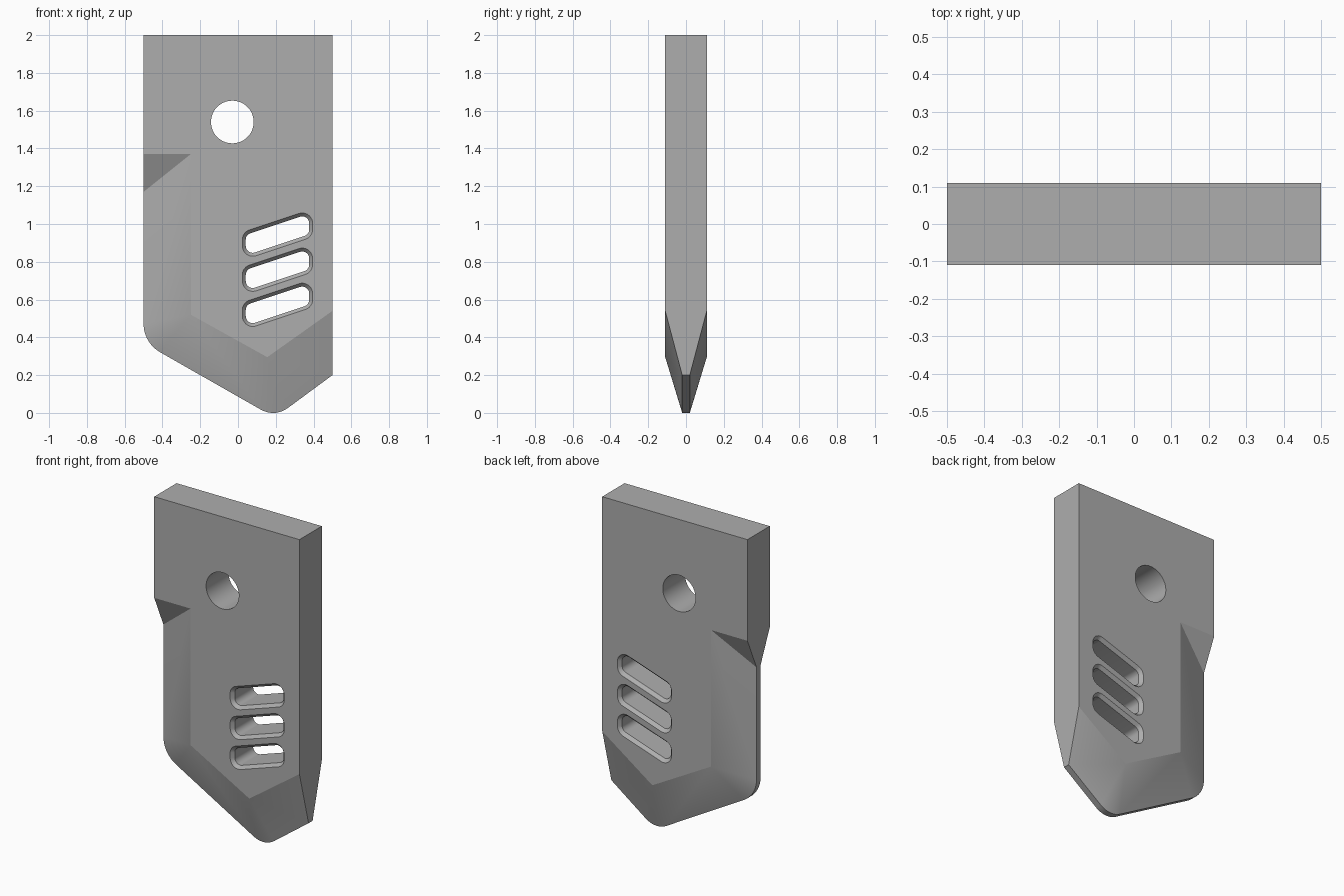
import bpy, bmesh, math
from mathutils import Vector

cube = bpy.data.objects.get("Cube")
if cube:
    bpy.data.objects.remove(cube, do_unlink=True)

FULL, THIN = 0.11, 0.02   # half thickness of the body and of its worn edge

steel = bpy.data.materials.new("plain grey steel")
steel.use_nodes = True
grey = (0.42, 0.42, 0.42, 1)
steel.diffuse_color = grey
steel.node_tree.nodes["Principled BSDF"].inputs["Base Color"].default_value = grey


def arc(prev, corner, nxt, radius, inset=0, steps=9):
    """Points rounding a corner, optionally offset inwards."""
    corner = Vector(corner)
    a = (Vector(prev) - corner).normalized()
    b = (Vector(nxt) - corner).normalized()
    half = a.angle(b) / 2
    centre = corner + (a + b).normalized() * radius / math.sin(half)
    start = corner + a * radius / math.tan(half) - centre
    end = corner + b * radius / math.tan(half) - centre
    points = []
    for i in range(steps + 1):
        d = start.slerp(end, i / steps)
        points.append(centre + d.normalized() * (radius - inset))
    return points


def finish(bm, name):
    bmesh.ops.recalc_face_normals(bm, faces=bm.faces)
    mesh = bpy.data.meshes.new(name)
    bm.to_mesh(mesh)
    bm.free()
    mesh.materials.append(steel)
    obj = bpy.data.objects.new(name, mesh)
    bpy.context.collection.objects.link(obj)
    return obj


def loft(name, rings):
    """Closed solid through rings given as (y, outline points)."""
    bm = bmesh.new()
    loops = [[bm.verts.new((p[0], y, p[1])) for p in pts] for y, pts in rings]
    bm.faces.new(loops[0])
    bm.faces.new(loops[-1])
    for lo, hi in zip(loops, loops[1:]):
        for i in range(len(lo)):
            bm.faces.new((lo[i - 1], lo[i], hi[i], hi[i - 1]))
    return finish(bm, name)


# Slab with thinned, rounded lower edges
left_arc = arc((-0.5, 1.17), (-0.5, 0.371), (0.195, -0.025), 0.173)
tip_arc = arc((-0.5, 0.371), (0.195, -0.025), (0.5, 0.2), 0.13)
bm = bmesh.new()
rims = []
for side in (-1, 1):
    def vert(p, depth):
        return bm.verts.new((p[0], side * depth, p[1]))

    top_left, top_right, right, tip, heel, notch, shoulder = [
        vert(p, FULL) for p in ((-0.5, 2), (0.5, 2), (0.5, 0.54), (0.155, 0.295),
                                (-0.25, 0.52), (-0.25, 1.37), (-0.5, 1.37))]
    notch_low, right_low = vert((-0.5, 1.17), THIN), vert((0.5, 0.2), THIN)
    heel_arc = [vert(p, THIN) for p in left_arc]
    nose_arc = [vert(p, THIN) for p in tip_arc]
    faces = [(top_left, top_right, right, tip, heel, notch, shoulder),
             (shoulder, notch, notch_low),
             (notch, heel, heel_arc[0], notch_low),
             (heel, tip, nose_arc[0], heel_arc[-1]),
             (tip, right, right_low, nose_arc[-1])]
    for centre, edge in ((heel, heel_arc), (tip, nose_arc)):
        faces += [(centre, a, b) for a, b in zip(edge, edge[1:])]
    for f in faces:
        bm.faces.new(f)
    rims.append([top_left, shoulder, notch_low, *heel_arc, *nose_arc,
                 right_low, right, top_right])
front, back = rims
for i in range(len(front)):
    bm.faces.new((front[i - 1], front[i], back[i], back[i - 1]))
body = finish(bm, "beater_plate")

# Round mounting hole
circle = [(-0.03 + 0.113 * math.cos(t), 1.54 + 0.113 * math.sin(t))
          for t in (math.tau * i / 48 for i in range(48))]
cutters = [loft("mounting_hole_cutter", [(-0.2, circle), (0.2, circle)])]

# Slanted slots, chamfered on both faces
for z in (0.572, 0.758, 0.944):
    corners = [(0.209 + sx * 0.186, z + sx * 0.062 + sz * 0.074)
               for sx, sz in ((-1, -1), (1, -1), (1, 1), (-1, 1))]

    def outline(inset):
        pts = []
        for i in range(4):
            pts += arc(corners[i - 1], corners[i], corners[(i + 1) % 4], 0.055, inset)
        return pts

    wide, narrow = outline(0), outline(0.018)
    cutters.append(loft("slot_cutter", [
        (-0.15, wide), (-FULL, wide), (-0.09, narrow),
        (0.09, narrow), (FULL, wide), (0.15, wide)]))

bpy.ops.object.select_all(action="DESELECT")
body.select_set(True)
bpy.context.view_layer.objects.active = body
for cutter in cutters:
    cutter.hide_render = True
    mod = body.modifiers.new("cut", "BOOLEAN")
    mod.operation = "DIFFERENCE"
    mod.solver = "EXACT"
    mod.object = cutter
    bpy.ops.object.modifier_apply(modifier=mod.name)
    bpy.data.objects.remove(cutter, do_unlink=True)

bpy.ops.object.shade_smooth_by_angle(angle=math.radians(15))
